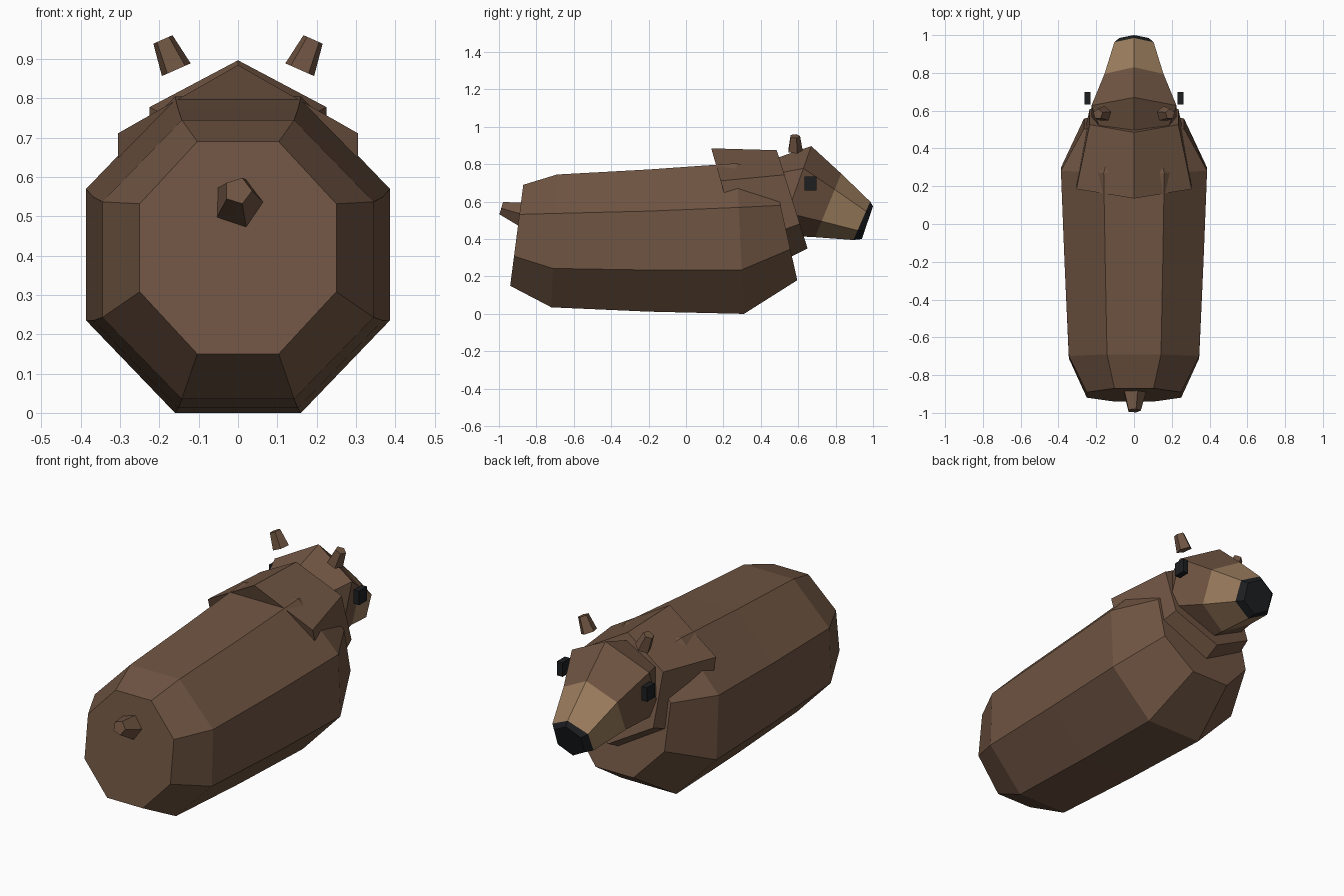
import bpy, bmesh
from math import pi, sin, cos
from mathutils import Vector

if "Cube" in bpy.data.objects:
    bpy.data.objects.remove(bpy.data.objects["Cube"])


def material(name, rgb):
    m = bpy.data.materials.new(name)
    m.diffuse_color = (*rgb, 1)
    m.use_nodes = True
    m.node_tree.nodes["Principled BSDF"].inputs["Base Color"].default_value = m.diffuse_color
    return m


BROWN = material("brown_fur", (0.16, 0.09, 0.055))
TAN = material("tan_muzzle", (0.33, 0.205, 0.11))
DARK = material("dark", (0.012, 0.013, 0.015))


def finish(name, bm, mats):
    bmesh.ops.recalc_face_normals(bm, faces=bm.faces)
    me = bpy.data.meshes.new(name)
    bm.to_mesh(me)
    bm.free()
    for m in mats:
        me.materials.append(m)
    ob = bpy.data.objects.new(name, me)
    bpy.context.collection.objects.link(ob)
    return ob


def loft(name, loops, mats, band_mats=None):
    """Skin closed loops of points, capping both ends."""
    bm = bmesh.new()
    rings = [[bm.verts.new(p) for p in loop] for loop in loops]
    n = len(rings[0])
    for k, (a, b) in enumerate(zip(rings, rings[1:])):
        for i in range(n):
            j = (i + 1) % n
            f = bm.faces.new((a[i], a[j], b[j], b[i]))
            f.material_index = band_mats[k] if band_mats else 0
    bm.faces.new(rings[0])
    bm.faces.new(rings[-1]).material_index = band_mats[-1] if band_mats else 0
    return finish(name, bm, mats)


def tilted_ring(n, phase, yt, zt, yb, zb, half_width):
    """Polygon between a top point and a bottom point in the y-z plane."""
    angles = [phase + 2 * pi * i / n for i in range(n)]
    cmax = max(cos(a) for a in angles)
    smax = max(sin(a) for a in angles)
    pts = []
    for a in angles:
        t = 0.5 - 0.5 * cos(a) / cmax
        pts.append((half_width * sin(a) / smax, yt + (yb - yt) * t, zt + (zb - zt) * t))
    return pts


def stub(name, base, tip, r0, r1, side, sides=5):
    """Tapered few-sided peg from base to tip, first corner towards side."""
    base, tip = Vector(base), Vector(tip)
    axis = (tip - base).normalized()
    u = Vector(side)
    u = (u - axis * u.dot(axis)).normalized()
    v = axis.cross(u)
    loops = [[c + r * (u * cos(2 * pi * i / sides) + v * sin(2 * pi * i / sides))
              for i in range(sides)] for c, r in ((base, r0), (tip, r1))]
    return loft(name, loops, [BROWN])


def mirrored(ob):
    m = ob.modifiers.new("mirror", 'MIRROR')
    m.use_axis = (True, False, False)


# Body: octagonal barrel (top y, top z, bottom y, bottom z, half width)
body = [(-0.87, 0.69, -0.94, 0.15, 0.25),
        (-0.69, 0.745, -0.72, 0.035, 0.345),
        (-0.20, 0.772, -0.20, 0.012, 0.368),
        (0.27, 0.805, 0.31, 0.0, 0.387),
        (0.468, 0.746, 0.595, 0.18, 0.265)]
loft("body", [tilted_ring(8, pi / 8, *r) for r in body], [BROWN])

# Neck: hexagonal wedge with a ridge on top
neck = [(0.135, 0.885, 0.335, 0.19, 0.305),
        (0.485, 0.875, 0.65, 0.35, 0.235)]
loft("neck", [tilted_ring(6, 0, *r) for r in neck], [BROWN])

# Head: hexagonal sections, tan muzzle and dark nose
head = [(0.49, 0.835, 0.38, 0.48, 0.165),
        (0.67, 0.897, 0.50, 0.42, 0.225),
        (0.83, 0.75, 0.69, 0.41, 0.156),
        (0.985, 0.60, 0.895, 0.395, 0.104),
        (1.0, 0.575, 0.94, 0.40, 0.078)]
loft("head", [tilted_ring(6, 0, *r) for r in head],
     [BROWN, TAN, DARK], [0, 0, 1, 2])

# Ears
mirrored(stub("ears", (0.157, 0.582, 0.873), (0.191, 0.582, 0.95), 0.042, 0.028, (0, 1, 0)))

# Eyes
bm = bmesh.new()
bmesh.ops.create_cube(bm, size=1)
for v in bm.verts:
    v.co = Vector((0.246 + v.co.x * 0.032, 0.666 + v.co.y * 0.065, 0.697 + v.co.z * 0.074))
mirrored(finish("eyes", bm, [DARK]))

# Tail
stub("tail", (0, -0.875, 0.532), (0, -0.988, 0.565), 0.068, 0.036, (1, 0, 0))
